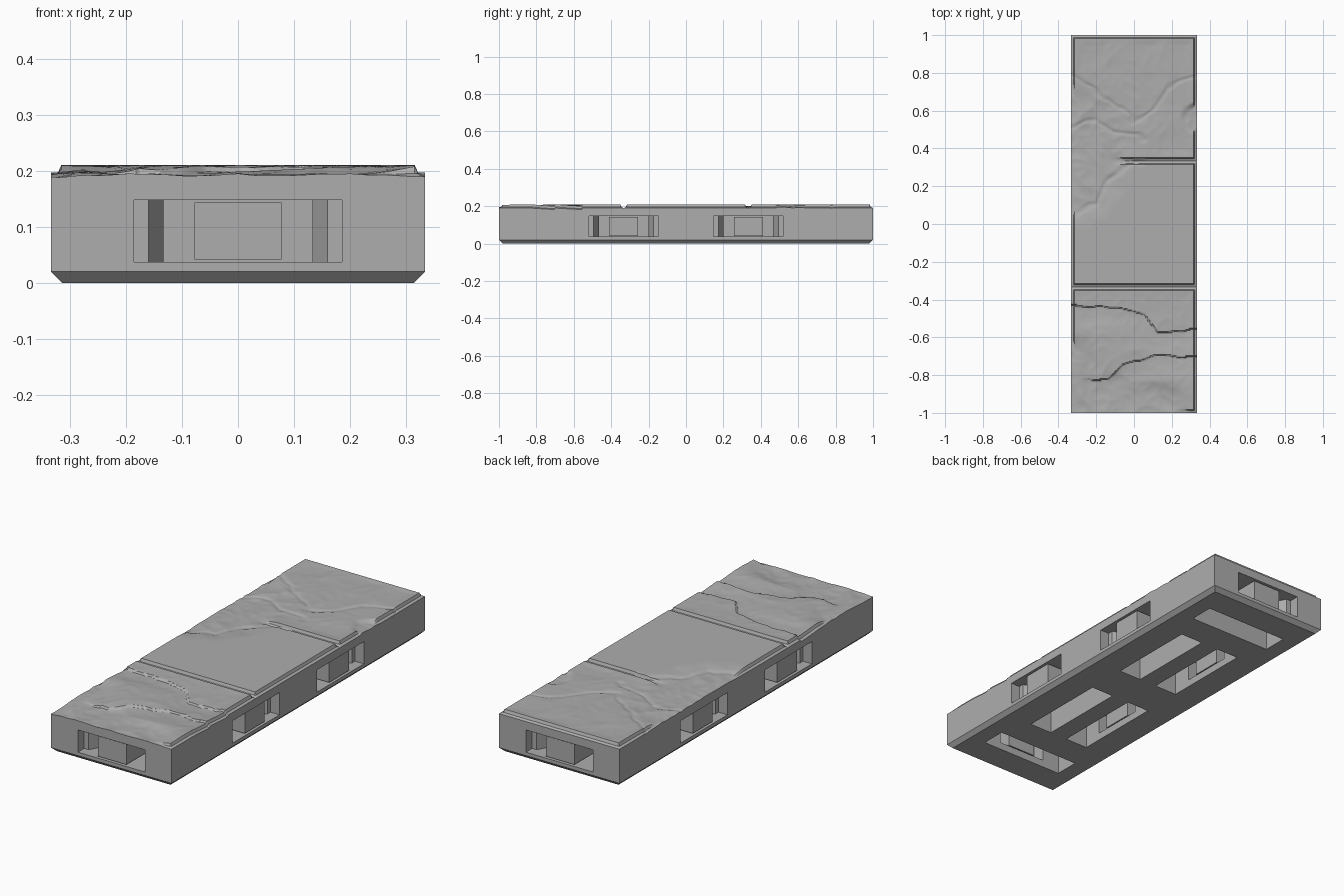
import bpy, bmesh, math
from mathutils import Vector, Matrix, noise

cube = bpy.data.objects.get("Cube")
if cube:
    bpy.data.objects.remove(cube, do_unlink=True)

HALF = 1 / 3          # half width, and half of one paving square
BEVEL = 0.02

stone = bpy.data.materials.new("grey_stone")
stone.use_nodes = True
stone.diffuse_color = (0.42, 0.42, 0.42, 1)
stone.node_tree.nodes["Principled BSDF"].inputs["Base Color"].default_value = (0.42, 0.42, 0.42, 1)

# Worn patches: centre x, centre y, radius x, radius y
WORN = [(-0.33, 0.38, 0.34, 0.42), (-0.05, -1.03, 0.42, 0.3),
        (-0.33, -0.82, 0.2, 0.24), (0.34, 0.56, 0.1, 0.09)]
# Broken ledges that drop towards the front
LEDGES = [[(-0.3, -0.43), (-0.12, -0.44), (-0.02, -0.45), (0.06, -0.48), (0.13, -0.57), (0.27, -0.56)],
          [(-0.14, -0.82), (-0.06, -0.74), (0.05, -0.71), (0.15, -0.69), (0.27, -0.7)]]
# Shallow cracks
CRACKS = [[(-0.33, 0.78), (-0.2, 0.72), (-0.1, 0.63), (0.0, 0.55), (0.1, 0.6), (0.18, 0.72), (0.32, 0.78)],
          [(-0.3, 0.06), (-0.2, 0.1), (-0.15, 0.22), (-0.05, 0.3), (0.05, 0.33)],
          [(-0.33, 0.52), (-0.2, 0.55), (-0.08, 0.48), (0.06, 0.45)]]


def smooth(a, b, v):
    t = min(max((v - a) / (b - a), 0), 1)
    return t * t * (3 - 2 * t)


def line_gap(path, x, y):
    """Distance to a path, and the signed height above it in y."""
    best, above = 9, 0
    for (ax, ay), (bx, by) in zip(path, path[1:]):
        dx, dy = bx - ax, by - ay
        t = min(max(((x - ax) * dx + (y - ay) * dy) / (dx * dx + dy * dy), 0), 1)
        gap = math.hypot(x - ax - t * dx, y - ay - t * dy)
        if gap < best:
            best, above = gap, y - ay - t * dy
    return best, above


def surface(x, y):
    """Height of the worn paving at a point."""
    local = (y + 1) % (2 * HALF)
    edge = min(HALF - abs(x), local, 2 * HALF - local)
    paving = 0.19 + 0.005 * smooth(0, 0.011, edge) + 0.015 * smooth(0.011, 0.018, edge)
    wob = 0.03 * noise.noise(Vector((x * 14, y * 14, 5)))
    ripple = abs(noise.noise(Vector((x * 6, y * 6, 1)))) + 0.4 * abs(noise.noise(Vector((x * 15, y * 15, 2))))
    if abs(y) > HALF + 0.01:
        paving -= 0.006 * min(ripple, 0.6) * smooth(0.018, 0.06, edge)
    worn = 0
    for cx, cy, rx, ry in WORN:
        d = math.hypot((x - cx) / rx, (y - cy) / ry) + 2 * wob
        worn = max(worn, 1 - smooth(0.6, 1, d))
    rough = 0.198 + 0.01 * (0.5 - ripple) - 0.008 * smooth(-0.75, -1, y) - 0.006 * smooth(0.28, 0.33, abs(x))
    z = paving + (rough - paving) * worn
    for path in LEDGES:
        gap, above = line_gap(path, x, y + wob * 0.4)
        if above < 0:
            z -= 0.009 * smooth(0, 0.008, gap) * (1 - smooth(0.02, 0.16, gap))
    for path in CRACKS:
        gap, _ = line_gap(path, x + wob * 0.5, y + wob)
        z -= 0.004 * (1 - smooth(0, 0.02, gap))
    return min(max(z, 0.178), 0.21)


def add_object(name, bm):
    bmesh.ops.recalc_face_normals(bm, faces=bm.faces)
    mesh = bpy.data.meshes.new(name)
    bm.to_mesh(mesh)
    bm.free()
    mesh.materials.append(stone)
    obj = bpy.data.objects.new(name, mesh)
    bpy.context.collection.objects.link(obj)
    return obj


def prism(bm, outline, low, high, place):
    """Upright prism from a plan outline, moved into a connector position."""
    face = bm.faces.new([bm.verts.new(place @ Vector((x, y, low))) for x, y in outline])
    top = bmesh.ops.extrude_face_region(bm, geom=[face])["geom"]
    bmesh.ops.translate(bm, verts=[v for v in top if isinstance(v, bmesh.types.BMVert)],
                        vec=(0, 0, high - low))


def box_plan(half, near, far):
    return [(-half, near), (half, near), (half, far), (-half, far)]


# Paved slab: worn top, straight sides and chamfered foot
bm = bmesh.new()
bmesh.ops.create_grid(bm, x_segments=110, y_segments=330, size=1)
for v in bm.verts:
    v.co.x *= HALF
    v.co.z = surface(v.co.x, v.co.y)
rim = [e for e in bm.edges if e.is_boundary]
for height, inset in ((BEVEL, 0), (0, BEVEL)):
    geom = bmesh.ops.extrude_edge_only(bm, edges=rim)["geom"]
    rim = [g for g in geom if isinstance(g, bmesh.types.BMEdge)]
    for v in (g for g in geom if isinstance(g, bmesh.types.BMVert)):
        v.co.z = height
        v.co.x = max(min(v.co.x, HALF - inset), inset - HALF)
        v.co.y = max(min(v.co.y, 1 - inset), inset - 1)
bmesh.ops.remove_doubles(bm, verts=list({v for e in rim for v in e.verts}), dist=1e-5)
bmesh.ops.contextual_create(bm, geom=[e for e in bm.edges if e.is_boundary])
slab = add_object("paved_slab", bm)

# Connector positions: one at each end, two along each side
places = [Matrix.Rotation(a, 4, 'Z') @ Matrix.Translation((0, -1, 0)) for a in (0, math.pi)]
places += [Matrix.Rotation(a, 4, 'Z') @ Matrix.Translation((s * HALF, -HALF, 0))
           for a in (math.pi / 2, -math.pi / 2) for s in (-1, 1)]

# Cutters: stepped side ports, and pockets open underneath
half_port = [(0.185, -0.05), (0.185, 0.05), (0.16, 0.05), (0.133, 0.1),
             (0.133, 0.16), (0.23, 0.16), (0.23, 0.285)]
port_plan = half_port + [(-x, y) for x, y in reversed(half_port)]
ports, pockets, blocks = bmesh.new(), bmesh.new(), bmesh.new()
for place in places:
    prism(ports, port_plan, 0.037, 0.148, place)
    prism(pockets, box_plan(0.23, 0.16, 0.285), -0.05, 0.1, place)
    prism(blocks, box_plan(0.078, 0.008, 0.16), 0.042, 0.143, place)

bpy.context.view_layer.objects.active = slab
for name, cutter_mesh in (("port_cutter", ports), ("pocket_cutter", pockets)):
    cutter = add_object(name, cutter_mesh)
    cutter.hide_render = True
    cut = slab.modifiers.new(name, 'BOOLEAN')
    cut.operation = 'DIFFERENCE'
    cut.solver = 'EXACT'
    cut.object = cutter
    bpy.ops.object.modifier_apply(modifier=cut.name)
    bpy.data.objects.remove(cutter, do_unlink=True)

# Support blocks standing in the ports
add_object("port_supports", blocks)

bpy.ops.object.select_all(action='DESELECT')
slab.select_set(True)
bpy.ops.object.shade_smooth_by_angle(angle=math.radians(25))
